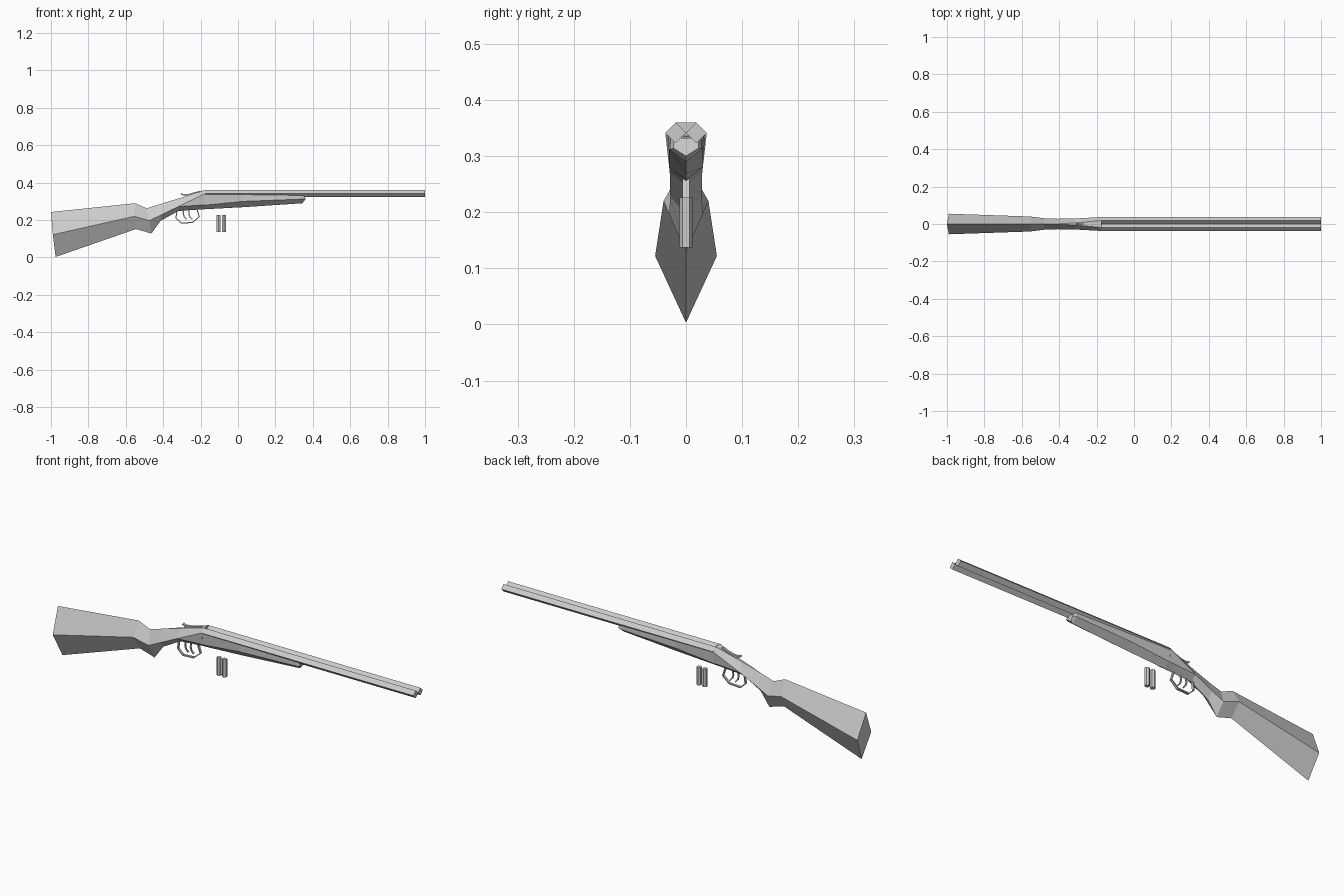
import bpy, bmesh, math
from mathutils import Vector

if "Cube" in bpy.data.objects:
    bpy.data.objects.remove(bpy.data.objects["Cube"])


def finish(name, bm):
    bmesh.ops.remove_doubles(bm, verts=bm.verts, dist=1e-5)
    bmesh.ops.dissolve_degenerate(bm, edges=bm.edges, dist=1e-5)
    bmesh.ops.recalc_face_normals(bm, faces=bm.faces)
    mesh = bpy.data.meshes.new(name)
    bm.to_mesh(mesh)
    bm.free()
    ob = bpy.data.objects.new(name, mesh)
    bpy.context.collection.objects.link(ob)
    return ob


def loft(name, rings):
    """Skin a list of equal-length rings and cap both ends."""
    bm = bmesh.new()
    vs = [[bm.verts.new(p) for p in r] for r in rings]
    n = len(rings[0])
    for a, b in zip(vs, vs[1:]):
        for i in range(n):
            j = (i + 1) % n
            bm.faces.new((a[i], a[j], b[j], b[i]))
    bm.faces.new(vs[0])
    bm.faces.new(vs[-1])
    return finish(name, bm)


def body(name, sections):
    """Mirrored rings from half-section points (x, y, z), top to bottom."""
    rings = []
    for s in sections:
        rings.append(list(s) + [(x, -y, z) for x, y, z in reversed(s)])
    return loft(name, rings)


def strip(name, path, width, thick):
    """Flat bar following a path in the xz plane."""
    pts = [Vector((x, 0, z)) for x, z in path]
    rings = []
    for i, p in enumerate(pts):
        d = (pts[min(i + 1, len(pts) - 1)] - pts[max(i - 1, 0)]).normalized()
        n = Vector((-d.z, 0, d.x)) * thick / 2
        w = Vector((0, width / 2, 0))
        rings.append([p + n + w, p + n - w, p - n - w, p - n + w])
    return loft(name, rings)


def ring(axis, centre, r, sides, turn=0):
    """Polygon ring around the x or z axis."""
    out = []
    for i in range(sides):
        a = turn + i * math.tau / sides
        u, v = r * math.cos(a), r * math.sin(a)
        off = (0, u, v) if axis == 'x' else (u, v, 0)
        out.append(Vector(centre) + Vector(off))
    return out


# Butt stock and grip: diamond section
body("stock", [
    [(-1.0, 0, .243), (-.99, .055, .122), (-.975, 0, .003)],
    [(-.55, 0, .29), (-.555, .040, .22), (-.545, 0, .152)],
    [(-.488, 0, .263), (-.475, .030, .197), (-.463, 0, .128)],
    [(-.42, 0, .284), (-.41, .028, .228), (-.415, 0, .195)],
    [(-.31, .006, .318), (-.32, .029, .272), (-.32, 0, .248)],
])

# Receiver: top widens to meet the barrels
body("receiver", [
    [(-.31, .006, .318), (-.32, .029, .272), (-.32, .029, .272), (-.32, 0, .248)],
    [(-.177, .0185, .36), (-.177, .037, .341), (-.20, .030, .280), (-.20, 0, .257)],
    [(-.175, .0185, .36), (-.175, .037, .341), (-.175, .030, .280), (-.175, 0, .258)],
])

# Fore-end under the barrels
body("fore_end", [
    [(-.176, .035, .338), (-.176, .030, .280), (-.176, 0, .258)],
    [(.03, .032, .336), (.03, .030, .300), (.03, 0, .269)],
    [(.345, .027, .332), (.345, .029, .312), (.345, 0, .290)],
    [(.352, .022, .332), (.362, .022, .314), (.352, 0, .300)],
])

# Twin four-sided barrels
for side, label in ((-1, "right"), (1, "left")):
    c = side * .0185
    loft("barrel_" + label, [ring('x', (x, c, .3415), .0185, 4) for x in (-.18, 1)])

# Top lever with raised thumb piece
strip("top_lever", [(-.305, .341), (-.292, .334), (-.265, .336), (-.20, .353)], .012, .008)
strip("lever_post", [(-.272, .336), (-.272, .322)], .010, .016)

# Trigger guard and the two triggers
strip("trigger_guard", [(-.326, .252), (-.332, .210), (-.304, .184), (-.243, .187),
                        (-.207, .218), (-.220, .258)], .012, .006)
for i, x in enumerate((-.285, -.255)):
    strip("trigger_%d" % (i + 1), [(x - .005, .262), (x - .008, .235), (x - .003, .218),
                                   (x + .010, .204)], .007, .006)

# Two loose cartridges with rims
for i, (x, z) in enumerate(((-.105, .137), (-.074, .137))):
    loft("cartridge_%d" % (i + 1),
         [ring('z', (x, 0, z + h), r, 6, math.pi / 6) for h, r in
          ((0, .0125), (.004, .0125), (.004, .0118), (.089, .0118))])
